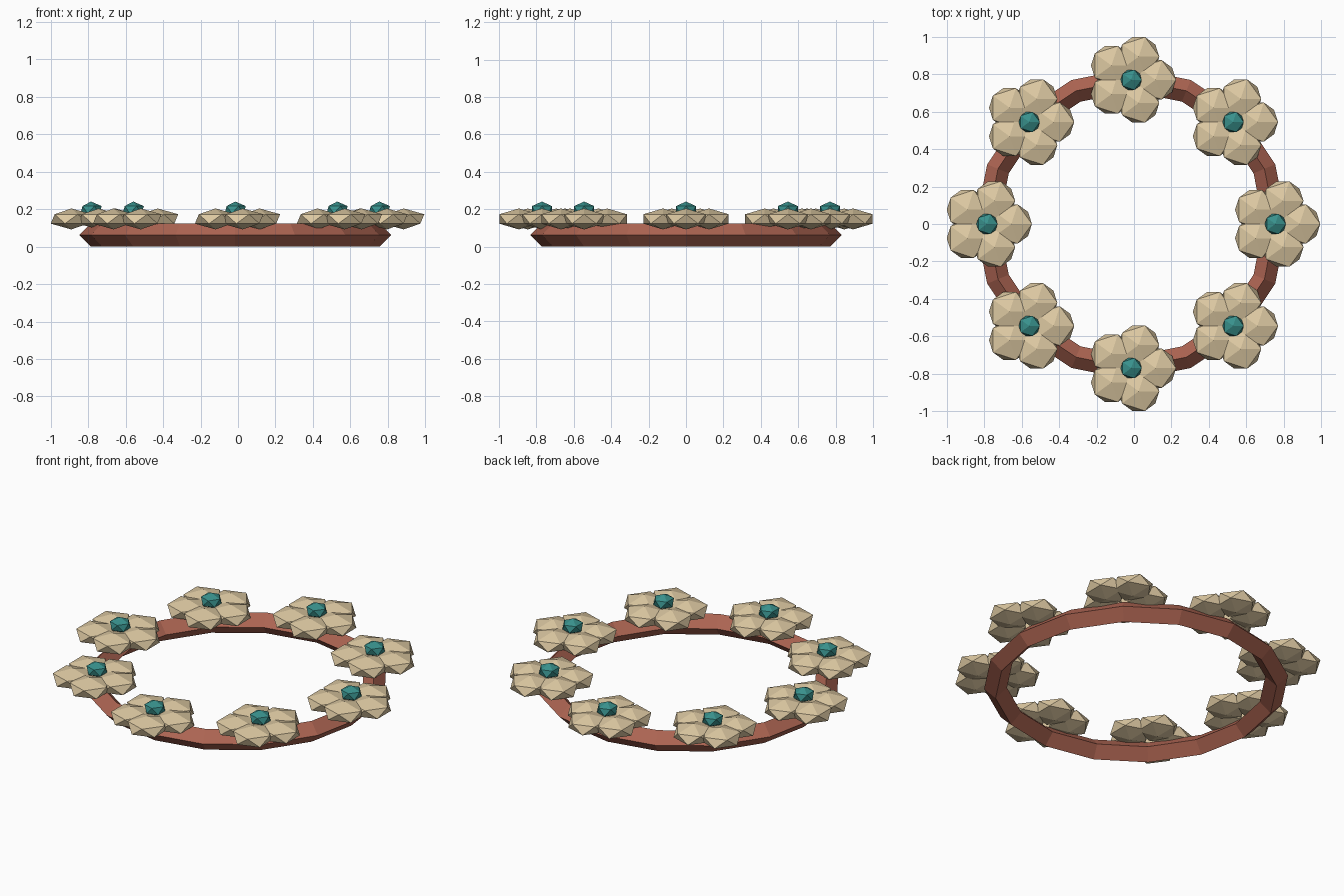
import bpy
from math import cos, sin, tau

if "Cube" in bpy.data.objects:
    bpy.data.objects.remove(bpy.data.objects["Cube"])


def material(name, rgb):
    m = bpy.data.materials.new(name)
    m.diffuse_color = (*rgb, 1)
    m.use_nodes = True
    m.node_tree.nodes["Principled BSDF"].inputs["Base Color"].default_value = m.diffuse_color
    return m


BRICK = material("brick", (0.42, 0.13, 0.085))
CREAM = material("cream", (0.72, 0.58, 0.36))
TEAL = material("teal", (0.04, 0.28, 0.26))

CX = -0.015            # ring centre, offset by the uneven petal reach
RING_R = 0.77
RING_T = 0.0625


def gem(name, loc, radius, height, mat):
    """Flattened 20-sided ball."""
    bpy.ops.mesh.primitive_ico_sphere_add(subdivisions=1, radius=1, location=loc)
    ob = bpy.context.object
    ob.name = name
    ob.scale = (radius, radius, height)
    ob.data.materials.append(mat)
    return ob


# Ring: diamond-section hoop
bpy.ops.mesh.primitive_torus_add(major_segments=16, minor_segments=4,
                                 major_radius=RING_R, minor_radius=RING_T,
                                 location=(CX, 0, RING_T))
ring = bpy.context.object
ring.name = "ring"
ring.data.materials.append(BRICK)
for p in ring.data.polygons:
    p.use_smooth = False

# Eight flowers, all facing the same way
for i in range(8):
    a = tau * i / 8
    x, y = CX + RING_R * cos(a), RING_R * sin(a)
    for j in range(5):
        b = tau * j / 5
        gem(f"flower_{i + 1}_petal_{j + 1}",
            (x + 0.13 * cos(b), y + 0.13 * sin(b), 0.148), 0.123, 0.056, CREAM)
    gem(f"flower_{i + 1}_centre", (x, y, 0.197), 0.063, 0.044, TEAL)
